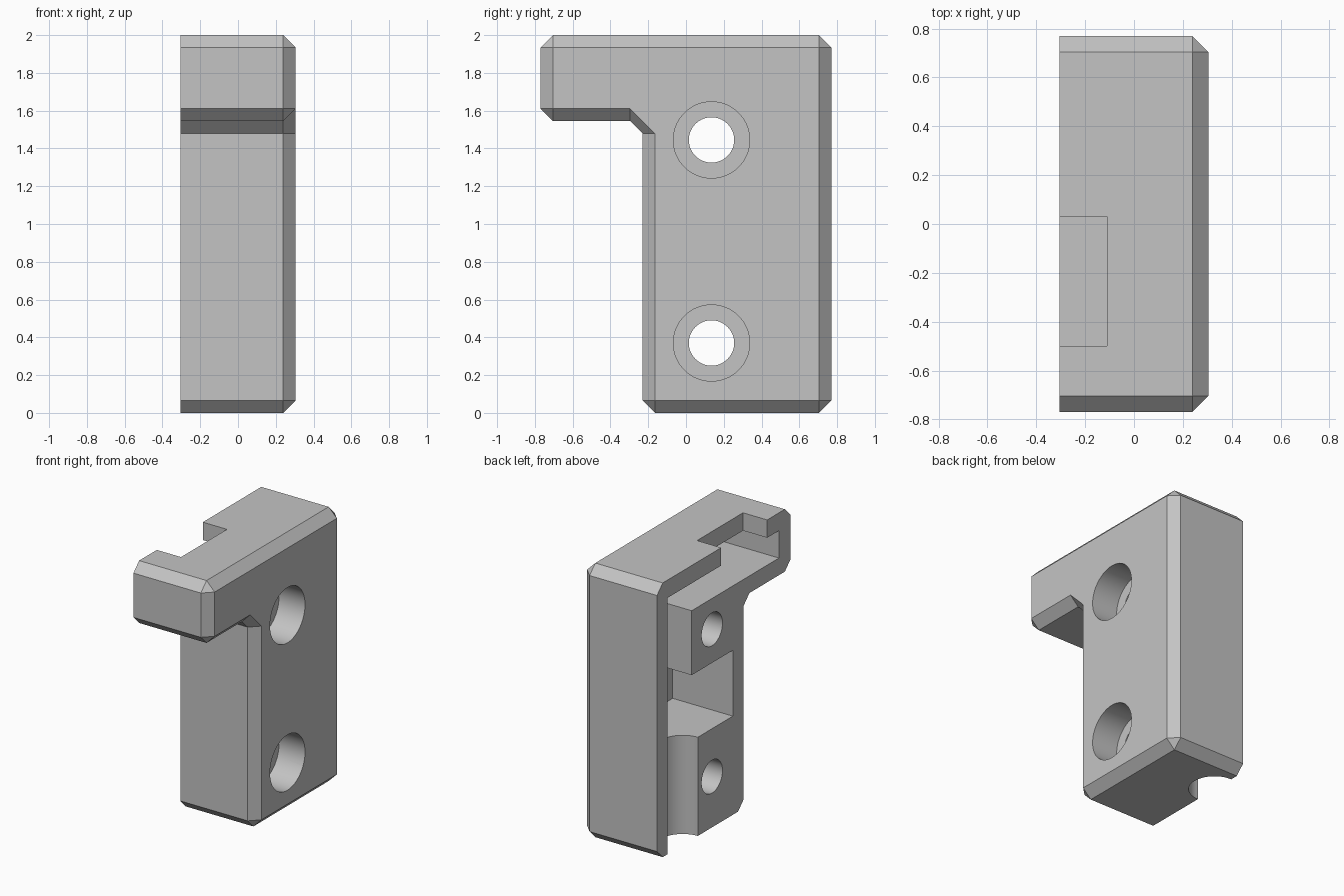
import bpy, bmesh
from math import pi, radians
from mathutils import Matrix

cube = bpy.data.objects.get("Cube")
if cube:
    bpy.data.objects.remove(cube, do_unlink=True)

grey = bpy.data.materials.new("plain grey")
grey.use_nodes = True
grey.diffuse_color = (0.55, 0.55, 0.55, 1)
grey.node_tree.nodes["Principled BSDF"].inputs["Base Color"].default_value = (0.55, 0.55, 0.55, 1)

X, Y, H, C = 0.305, 0.77, 2.0, 0.066      # half width, half depth, height, chamfer
ARM_Z, FRONT_Y = 1.545, -0.23             # underside of arm, front of upright


def finish(bm, name):
    bmesh.ops.recalc_face_normals(bm, faces=bm.faces[:])
    mesh = bpy.data.meshes.new(name)
    bm.to_mesh(mesh)
    bm.free()
    obj = bpy.data.objects.new(name, mesh)
    mesh.materials.append(grey)
    bpy.context.collection.objects.link(obj)
    return obj


def prism(name, profile, x0, x1):
    """Extrude a side profile (y, z) along x."""
    bm = bmesh.new()
    face = bm.faces.new([bm.verts.new((x0, y, z)) for y, z in profile])
    ext = bmesh.ops.extrude_face_region(bm, geom=[face])["geom"]
    moved = [v for v in ext if isinstance(v, bmesh.types.BMVert)]
    bmesh.ops.translate(bm, verts=moved, vec=(x1 - x0, 0, 0))
    return finish(bm, name)


def cylinder(name, radius, centre, length, along_x):
    bm = bmesh.new()
    matrix = Matrix.Translation(centre)
    if along_x:
        matrix = matrix @ Matrix.Rotation(pi / 2, 4, 'Y')
    bmesh.ops.create_cone(bm, cap_ends=True, segments=64, radius1=radius,
                          radius2=radius, depth=length, matrix=matrix)
    return finish(bm, name)


def bracket_body():
    """Hooked side profile, with every edge chamfered except around the -x face."""
    # corner y, corner z, direction inwards for y and z
    corners = [(-Y, H, 1, -1), (Y, H, -1, -1), (Y, 0, -1, 1), (FRONT_Y, 0, 1, 1),
               (FRONT_Y, ARM_Z, 1, 1), (-Y, ARM_Z, 1, 1)]
    vertical_first = [True, False, True, False, True, False]
    rim, face = [], []
    for (y, z, sy, sz), first in zip(corners, vertical_first):
        if (y, z) == (FRONT_Y, ARM_Z):     # inner corner
            rim += [(y, z - C), (y - C, z)]
            face += [(y + C, z - C), (y - C, z + C)]
        else:
            pair = [(y, z + sz * C), (y + sy * C, z)]
            rim += pair if first else pair[::-1]
            face += [(y + sy * C, z + sz * C)] * 2
    bm = bmesh.new()
    loops = [[bm.verts.new((x, y, z)) for y, z in pts]
             for x, pts in ((-X, rim), (X - C, rim))]
    shared = {p: bm.verts.new((X, *p)) for p in face}
    loops.append([shared[p] for p in face])
    n = len(rim)
    for a, b in zip(loops, loops[1:]):
        for i in range(n):
            j = (i + 1) % n
            bm.faces.new(dict.fromkeys([a[i], a[j], b[j], b[i]]))
    bm.faces.new(loops[0])
    bm.faces.new(dict.fromkeys(loops[2]))
    return finish(bm, "bracket_body")


body = bracket_body()

# Hollow in the -x side: arm recess, vertical slot and middle pocket
cutters = [prism("hollow_cutter",
                 [(0.647, 1.87), (-0.636, 1.87), (-0.636, 1.67), (0.37, 1.67),
                  (0.37, 1.2), (-0.104, 1.2), (-0.104, 0.72), (0.647, 0.72)],
                 -0.5, 0.18)]
# Notch through the top
cutters.append(prism("notch_cutter",
                     [(-0.5, 1.8), (0.03, 1.8), (0.03, 2.2), (-0.5, 2.2)], -0.5, -0.11))
# Half-round channel down through the bottom
cutters.append(cylinder("channel_cutter", 0.173, (-X, 0.473, 0.3), 0.95, False))
# Screw holes with wide counterbores
for hole_z in (0.37, 1.445):
    cutters.append(cylinder("screw_hole_cutter", 0.12, (0, 0.135, hole_z), 1, True))
    cutters.append(cylinder("counterbore_cutter", 0.202, (X + 0.04, 0.135, hole_z), 0.5, True))

bpy.context.view_layer.objects.active = body
body.select_set(True)
for cutter in cutters:
    cutter.hide_render = True
    mod = body.modifiers.new(cutter.name, 'BOOLEAN')
    mod.operation = 'DIFFERENCE'
    mod.solver = 'EXACT'
    mod.object = cutter
    bpy.ops.object.modifier_apply(modifier=mod.name)
    bpy.data.objects.remove(cutter, do_unlink=True)

bpy.ops.object.shade_smooth_by_angle(angle=radians(25))
